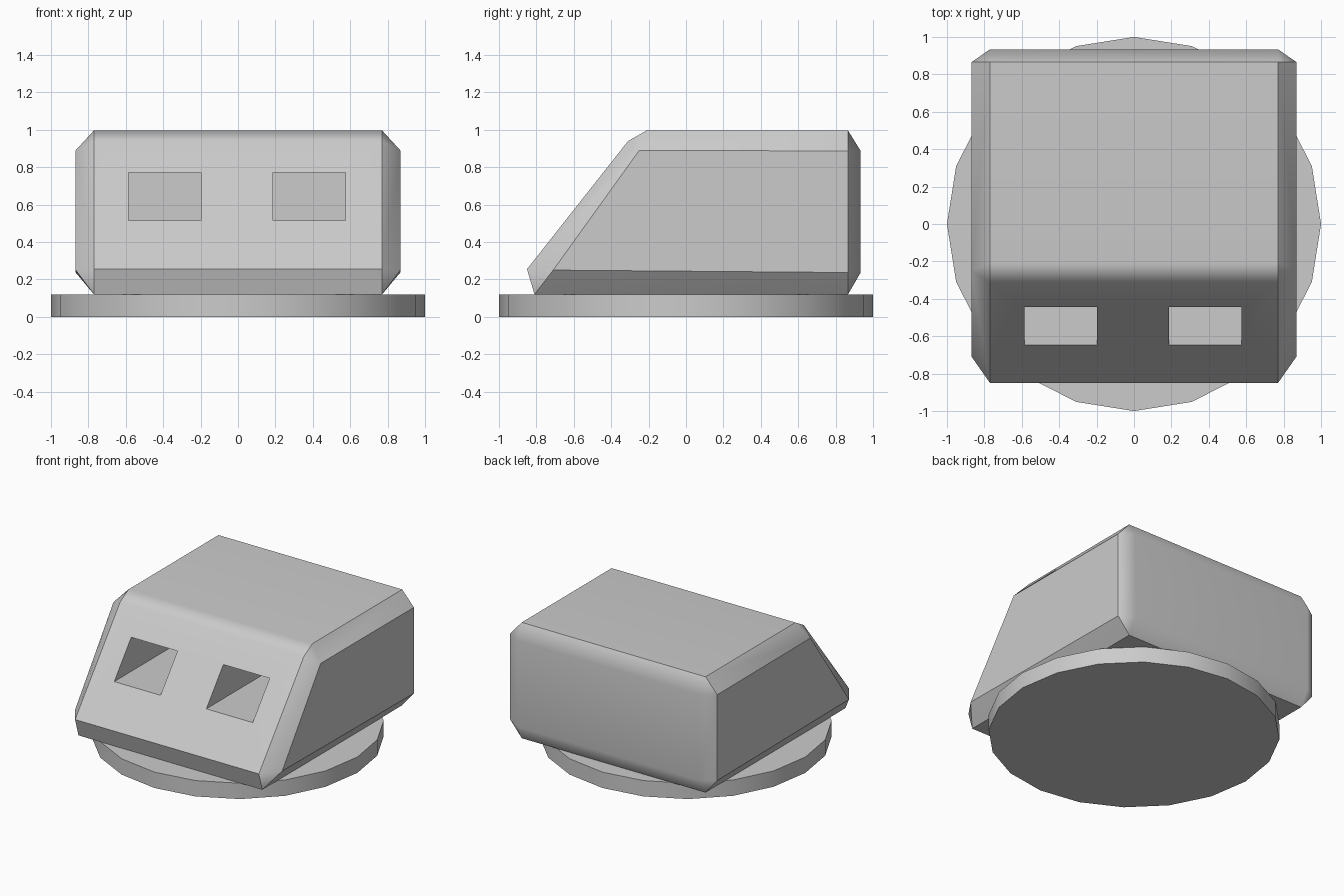
import bpy, bmesh, math

if "Cube" in bpy.data.objects:
    bpy.data.objects.remove(bpy.data.objects["Cube"], do_unlink=True)

grey = bpy.data.materials.new("light_grey")
grey.use_nodes = True
grey.diffuse_color = (0.6, 0.6, 0.6, 1)
grey.node_tree.nodes["Principled BSDF"].inputs["Base Color"].default_value = (0.6, 0.6, 0.6, 1)


def add_object(name, bm):
    mesh = bpy.data.meshes.new(name)
    bm.to_mesh(mesh)
    bm.free()
    mesh.materials.append(grey)
    obj = bpy.data.objects.new(name, mesh)
    bpy.context.collection.objects.link(obj)
    return obj


def activate(obj):
    bpy.ops.object.select_all(action="DESELECT")
    obj.select_set(True)
    bpy.context.view_layer.objects.active = obj


def hull(name, points):
    bm = bmesh.new()
    for p in points:
        bm.verts.new(p)
    bmesh.ops.convex_hull(bm, input=bm.verts[:])
    bmesh.ops.dissolve_limit(bm, angle_limit=math.radians(2), verts=bm.verts[:], edges=bm.edges[:])
    bmesh.ops.recalc_face_normals(bm, faces=bm.faces[:])
    return add_object(name, bm)


# Round foundation slab
BASE_TOP = 0.12
bpy.ops.mesh.primitive_cylinder_add(vertices=20, radius=1, depth=BASE_TOP,
                                    location=(0, 0, BASE_TOP / 2))
base = bpy.context.object
base.name = "round_base"
base.data.materials.append(grey)
bpy.ops.object.shade_smooth_by_angle(angle=math.radians(33))

# Chamfered housing: wide middle profile plus smaller side panels
middle = [(-0.81, BASE_TOP), (-0.85, 0.255), (-0.31, 0.94), (-0.21, 0.997),
          (0.866, 0.997), (0.934, 0.887), (0.934, 0.237), (0.866, BASE_TOP)]
side = [(-0.71, 0.25), (-0.25, 0.89), (0.866, 0.887), (0.866, 0.237)]
points = [(s * w, y, z) for profile, w in ((middle, 0.77), (side, 0.868))
          for y, z in profile for s in (-1, 1)]
housing = hull("housing", points)

# Deep rectangular window slots in the sloping front
for x0, x1 in ((-0.585, -0.197), (0.187, 0.575)):
    cutter = hull("window_cutter", [(x, y, z) for x in (x0, x1)
                                    for y in (-1, 0.15) for z in (0.514, 0.772)])
    cutter.hide_render = True
    activate(housing)
    cut = housing.modifiers.new("window_cut", "BOOLEAN")
    cut.operation = "DIFFERENCE"
    cut.solver = "EXACT"
    cut.object = cutter
    bpy.ops.object.modifier_apply(modifier=cut.name)
    bpy.data.objects.remove(cutter, do_unlink=True)

# Soft blend on the roof edge, crisp elsewhere
activate(housing)
bpy.ops.object.shade_smooth_by_angle(angle=math.radians(33))
weighted = housing.modifiers.new("weighted_normals", "WEIGHTED_NORMAL")
weighted.keep_sharp = True
